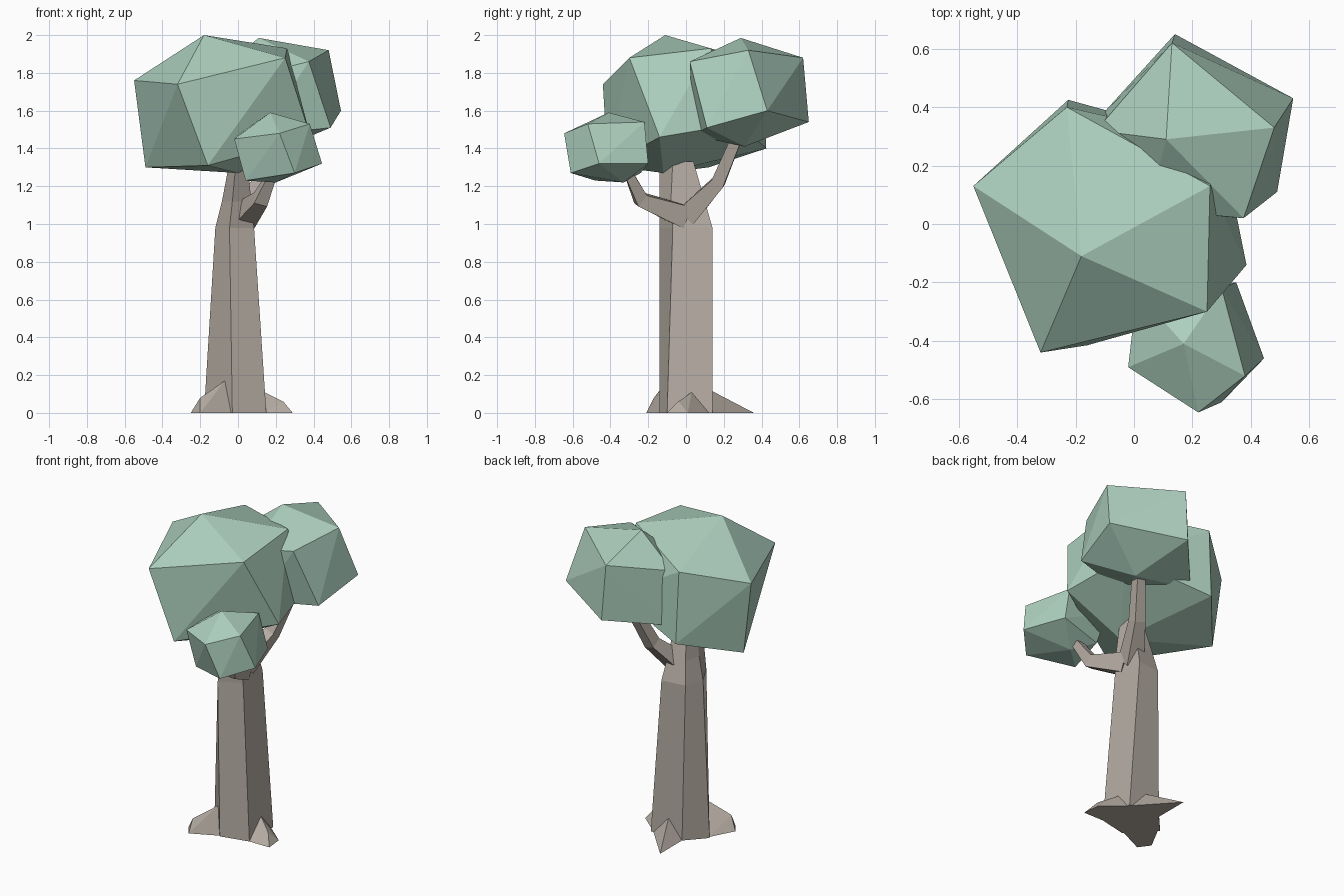
import bpy, bmesh, math
from mathutils import Vector

if "Cube" in bpy.data.objects:
    bpy.data.objects.remove(bpy.data.objects["Cube"])


def material(name, color):
    m = bpy.data.materials.new(name)
    m.diffuse_color = (*color, 1)
    m.use_nodes = True
    m.node_tree.nodes["Principled BSDF"].inputs["Base Color"].default_value = m.diffuse_color
    return m


LEAF = material("leaf_green", (0.42, 0.63, 0.52))
BARK = material("bark_brown", (0.47, 0.42, 0.37))


def finish(name, bm, mat):
    bmesh.ops.recalc_face_normals(bm, faces=bm.faces)
    me = bpy.data.meshes.new(name)
    bm.to_mesh(me)
    bm.free()
    me.materials.append(mat)
    ob = bpy.data.objects.new(name, me)
    bpy.context.collection.objects.link(ob)
    return ob


def hull(name, pts, mat):
    """Faceted solid wrapped around a few points."""
    bm = bmesh.new()
    vs = [bm.verts.new(p) for p in pts]
    r = bmesh.ops.convex_hull(bm, input=vs)
    loose = [v for v in bm.verts if not v.link_faces]
    bmesh.ops.delete(bm, geom=loose, context='VERTS')
    return finish(name, bm, mat)


def loft(name, rings, mat):
    """Skin between rings of equal length, capped at both ends."""
    bm = bmesh.new()
    vr = [[bm.verts.new(p) for p in ring] for ring in rings]
    n = len(vr[0])
    for a, b in zip(vr, vr[1:]):
        for i in range(n):
            j = (i + 1) % n
            bm.faces.new((a[i], a[j], b[j], b[i]))
    bm.faces.new(vr[0][::-1])
    bm.faces.new(vr[-1])
    return finish(name, bm, mat)


def branch(name, path, radii):
    """Tapered four-sided limb along a path."""
    path = [Vector(p) for p in path]
    rings = []
    for i, p in enumerate(path):
        d = (path[min(i + 1, len(path) - 1)] - path[max(i - 1, 0)]).normalized()
        u = d.cross(Vector((1, 0, 0))).normalized()
        w = d.cross(u)
        rings.append([p + radii[i] * (math.cos(a) * u + math.sin(a) * w)
                      for a in (math.pi / 4 + k * math.pi / 2 for k in range(4))])
    return loft(name, rings, BARK)


# Foliage clumps: top, upper ring, lower ring, bottom
hull("main_foliage", [
    (-.18, -.11, 2.0),
    (-.55, .13, 1.76), (-.32, -.44, 1.74), (.25, -.30, 1.88), (.26, .13, 1.93), (-.23, .40, 1.85),
    (-.49, .12, 1.30), (-.16, -.415, 1.31), (.385, -.14, 1.46), (.30, .28, 1.53), (-.225, .425, 1.40),
    (0, -.12, 1.27)], LEAF)
hull("back_foliage", [
    (.11, .29, 1.985),
    (.13, .62, 1.88), (.48, .33, 1.92), (.375, .02, 1.86), (.05, .05, 1.78), (-.13, .32, 1.80),
    (.14, .65, 1.54), (.545, .43, 1.60), (.49, .11, 1.51), (.12, .04, 1.47), (-.15, .33, 1.46),
    (.25, .31, 1.41)], LEAF)
hull("front_foliage", [
    (.17, -.41, 1.59),
    (.22, -.645, 1.48), (.38, -.52, 1.53), (.30, -.22, 1.54), (.01, -.23, 1.48), (-.02, -.49, 1.45),
    (.30, -.61, 1.27), (.445, -.46, 1.32), (.35, -.20, 1.32), (.08, -.24, 1.27), (.04, -.48, 1.23),
    (.20, -.33, 1.22)], LEAF)

# Five-sided trunk
sections = [
    (0, [(-.03, -.14), (.15, -.10), (.15, .14), (-.07, .14), (-.18, .02)]),
    (.98, [(-.045, -.14), (.085, -.07), (.075, .14), (-.08, .12), (-.12, 0)]),
    (1.12, [(-.03, -.14), (.07, -.08), (.06, .10), (-.06, .09), (-.085, -.01)]),
    (1.33, [(-.01, -.14), (.05, -.07), (.045, .04), (-.03, .04), (-.045, -.03)]),
]
loft("trunk", [[(x, y, z) for x, y in ring] for z, ring in sections], BARK)

# Branches leading to the two side clumps
branch("front_branch", [(.03, -.01, 1.04), (.12, -.24, 1.13), (.19, -.31, 1.28)], (.085, .052, .03))
branch("back_branch", [(.03, .01, 1.05), (.12, .17, 1.22), (.19, .27, 1.46)], (.08, .05, .04))

# Root flares
hull("front_root", [(-.17, .01, 0), (-.03, -.13, 0), (-.25, -.14, 0), (-.20, -.21, 0),
                    (-.20, -.17, .08), (-.07, -.10, .17)], BARK)
hull("right_root", [(.14, -.10, 0), (.14, .13, 0), (.14, .03, .11), (.24, -.04, .06),
                    (.29, -.10, 0), (.28, .01, 0)], BARK)
hull("back_root", [(-.07, .13, 0), (.14, .13, 0), (.03, .13, .12), (-.07, .36, 0)], BARK)
